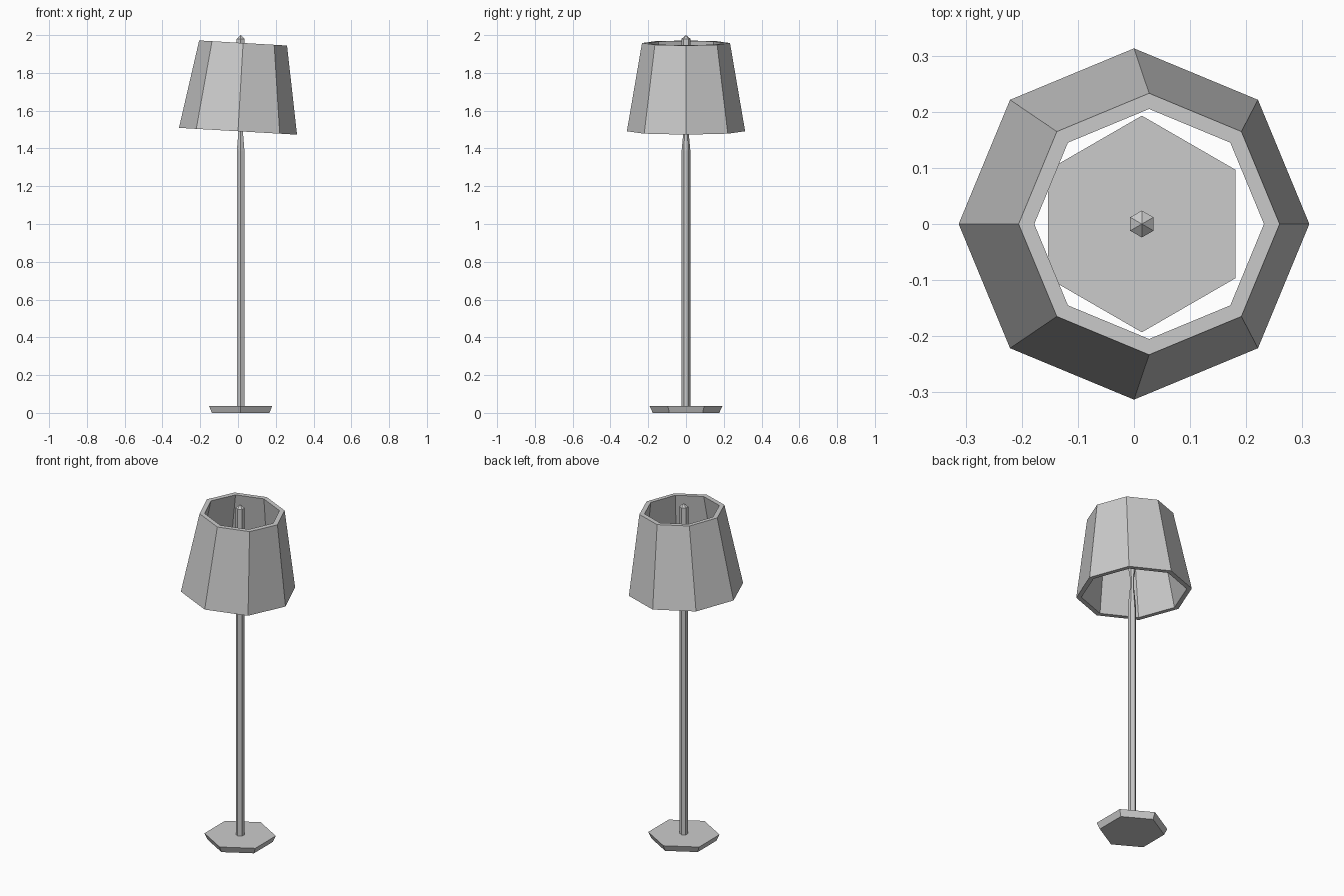
import bpy, bmesh, math

if "Cube" in bpy.data.objects:
    bpy.data.objects.remove(bpy.data.objects["Cube"])


def lathe(name, profile, sides, location, start=0.0, ring=False):
    """Faceted solid turned from (radius, z) points; ring=True closes the profile into a tube."""
    bm = bmesh.new()
    rows = []
    for r, z in profile:
        row = []
        for i in range(sides):
            a = start + 2 * math.pi * i / sides
            row.append(bm.verts.new((r * math.cos(a), r * math.sin(a), z)))
        rows.append(row)
    if ring:
        pairs = list(zip(rows, rows[1:] + rows[:1]))
    else:
        pairs = list(zip(rows, rows[1:]))
        bm.faces.new(rows[0])
        if profile[-1][0] > 0:
            bm.faces.new(rows[-1])
    for lo, hi in pairs:
        for i in range(sides):
            j = (i + 1) % sides
            bm.faces.new((lo[i], lo[j], hi[j], hi[i]))
    bmesh.ops.remove_doubles(bm, verts=bm.verts, dist=1e-5)
    bmesh.ops.recalc_face_normals(bm, faces=bm.faces)
    mesh = bpy.data.meshes.new(name)
    bm.to_mesh(mesh)
    bm.free()
    obj = bpy.data.objects.new(name, mesh)
    obj.location = location
    bpy.context.collection.objects.link(obj)
    return obj


POLE_X = 0.014
POINT_Y = math.pi / 2  # hexagon corners on the y axis

# Foot flaring slightly upward
lathe("base", [(0.176, 0), (0.193, 0.037)], 6, (POLE_X, 0, 0), POINT_Y)

# Pole, pinched to a thin neck inside the shade
lathe("pole", [(0.023, 0.03), (0.023, 1.39), (0.011, 1.52), (0.011, 1.60)],
      6, (POLE_X, 0, 0), POINT_Y)

# Slim bulb column ending in a pointed cap
lathe("bulb", [(0.011, 1.58), (0.024, 1.66), (0.024, 1.98), (0.0, 2.0)],
      6, (POLE_X, 0, 0), POINT_Y)

# Tilted thick-walled octagonal shade
shade = lathe("shade", [(0.313, 0), (0.233, 0.468), (0.205, 0.468), (0.285, 0)],
              8, (0, 0, 1.491), 0, ring=True)
shade.rotation_euler.y = math.radians(3.3)
